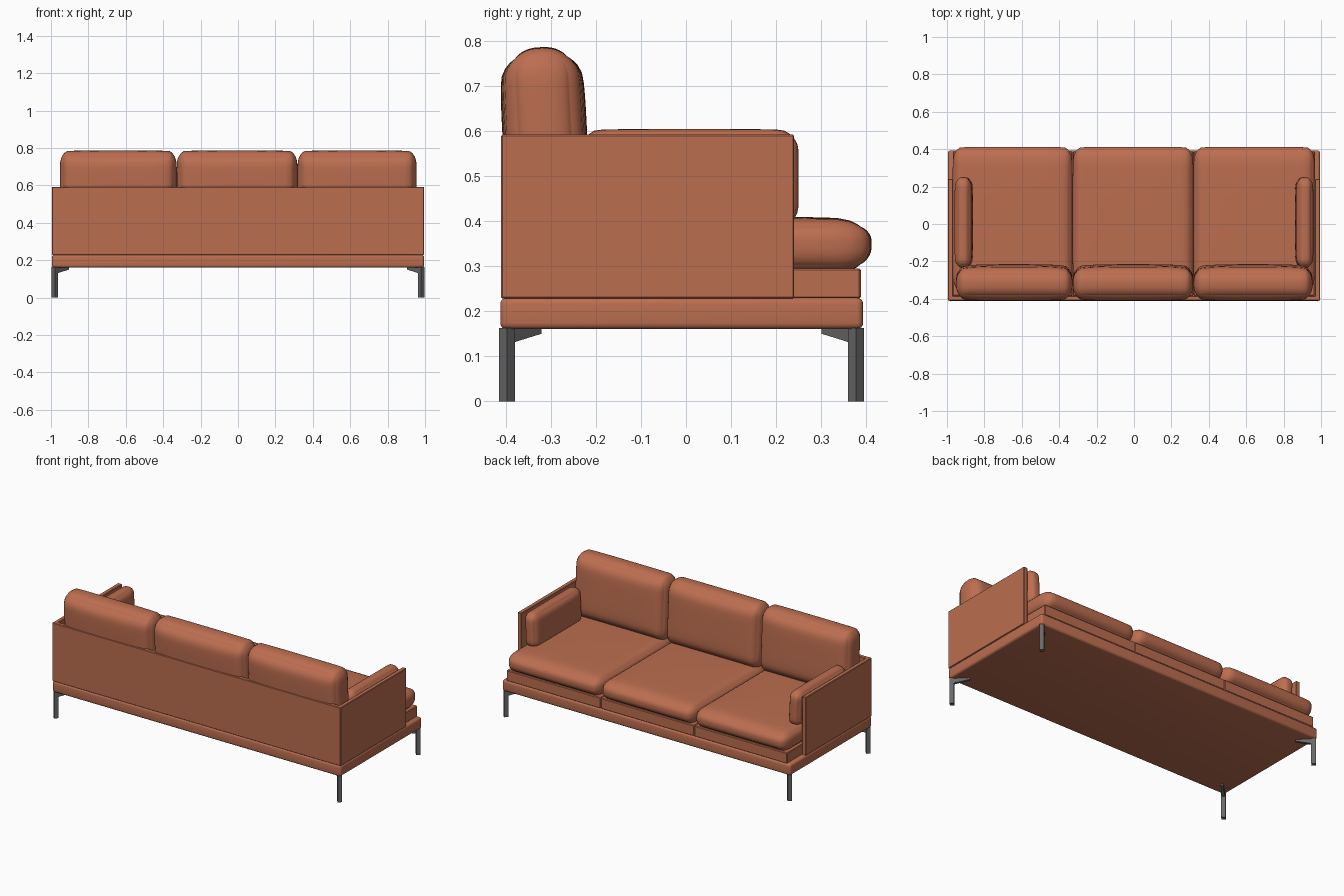
import bpy, bmesh, math
from mathutils import Vector, Matrix

if "Cube" in bpy.data.objects:
    bpy.data.objects.remove(bpy.data.objects["Cube"])


def material(name, rgb):
    m = bpy.data.materials.new(name)
    m.diffuse_color = (*rgb, 1)
    m.use_nodes = True
    m.node_tree.nodes["Principled BSDF"].inputs["Base Color"].default_value = m.diffuse_color
    return m


LEATHER = material("terracotta leather", (0.50, 0.155, 0.08))
METAL = material("grey metal", (0.14, 0.14, 0.14))


def finish(name, bm, mat, angle=35):
    bmesh.ops.recalc_face_normals(bm, faces=bm.faces)
    me = bpy.data.meshes.new(name)
    bm.to_mesh(me)
    bm.free()
    me.materials.append(mat)
    ob = bpy.data.objects.new(name, me)
    bpy.context.collection.objects.link(ob)
    bpy.ops.object.select_all(action='DESELECT')
    ob.select_set(True)
    bpy.context.view_layer.objects.active = ob
    bpy.ops.object.shade_smooth_by_angle(angle=math.radians(angle))
    return ob


def box(name, lo, hi, bevel=0.003, segments=1):
    bm = bmesh.new()
    lo, hi = Vector(lo), Vector(hi)
    bmesh.ops.create_cube(bm, size=1)
    for v in bm.verts:
        v.co = (lo + hi) / 2 + v.co * (hi - lo)
    bmesh.ops.bevel(bm, geom=bm.edges[:], offset=bevel, segments=segments,
                    profile=0.5, affect='EDGES')
    return finish(name, bm, LEATHER)


def cushion(name, lo, hi, radii, puff, tilt=(0, 0, 0), shape=None):
    """Soft box with its own rounding radius per axis; puff crowns each face."""
    lo, hi = Vector(lo), Vector(hi)
    half, mid = (hi - lo) / 2, (lo + hi) / 2
    bm = bmesh.new()
    bmesh.ops.create_cube(bm, size=2)
    bmesh.ops.subdivide_edges(bm, edges=bm.edges[:], cuts=19, use_grid_fill=True)
    rot = Matrix.Rotation(tilt[0], 3, 'X') @ Matrix.Rotation(tilt[1], 3, 'Y')
    for v in bm.verts:
        t = [math.sin(c * math.pi / 2) for c in v.co]
        p = Vector([t[i] * half[i] for i in range(3)])
        inner = Vector([max(-half[i] + radii[i], min(half[i] - radii[i], p[i]))
                        for i in range(3)])
        d = Vector([(p[i] - inner[i]) / radii[i] for i in range(3)]).normalized()
        q = Vector([inner[i] + d[i] * radii[i] for i in range(3)])
        # faces sink towards their edges, so the crown stays within the box
        for i in range(3):
            a, b = t[(i + 1) % 3], t[(i + 2) % 3]
            q[i] *= 1 - puff[i] * (1 - (1 - a ** 4) * (1 - b ** 4))
        if shape:
            q = shape(q, half)
        v.co = mid + rot @ q
    return finish(name, bm, LEATHER, 60)


# base frame and upholstered shell panels
box("base_frame", (-0.995, -0.412, 0.16), (0.995, 0.393, 0.23), 0.014, 4)
box("back_panel", (-0.993, -0.41, 0.228), (0.993, -0.385, 0.592))
for s, side in ((-1, "left"), (1, "right")):
    xs = sorted((s * 0.968, s * 0.995))
    box(side + "_arm_panel", (xs[0], -0.41, 0.228), (xs[1], 0.24, 0.592))

    # loose arm cushion leaning on the panel
    xs = sorted((s * 0.862, s * 0.958))
    cushion(side + "_arm_cushion", (xs[0], -0.235, 0.385), (xs[1], 0.25, 0.604),
            (0.04, 0.04, 0.045), (0.15, 0.02, 0.02), (0, s * 0.05, 0))


# the seat keeps a flat underside and a full front edge
def seat_shape(q, half):
    if q.z < 0:
        q.z = -half.z * min(1, (-q.z / half.z) * 1.15)
    return q


# three seats, each with plinth, seat cushion and back cushion
edges = (-0.97, -0.328, 0.318, 0.968)
for i, side in enumerate(("left", "middle", "right")):
    a, b = edges[i], edges[i + 1]
    box(side + "_seat_plinth", (a + 0.001, -0.384, 0.228), (b - 0.001, 0.388, 0.295), 0.004)
    cushion(side + "_seat_cushion", (a, -0.36, 0.288), (b, 0.412, 0.41),
            (0.045, 0.075, 0.055), (0.01, 0.01, 0.12), shape=seat_shape)
    c, d = max(a, -0.952), min(b, 0.955)
    cushion(side + "_back_cushion", (c, -0.407, 0.385), (d, -0.219, 0.786),
            (0.04, 0.085, 0.07), (0.015, 0.16, 0.015), (0.05, 0, 0))

# corner legs: square posts set diagonally, with a tapered brace pointing inwards
for sx, side in ((-1, "left"), (1, "right")):
    for y, sy, end in ((-0.397, -1, "front"), (0.377, 1, "rear")):
        name = ("back" if sy < 0 else "front") + "_" + side + "_leg"
        bm = bmesh.new()
        bmesh.ops.create_cube(bm, size=1)
        for v in bm.verts:
            v.co = Vector((v.co.x * 0.025, v.co.y * 0.025, (v.co.z + 0.5) * 0.163))
        profile = ((0, 0.128), (0.1, 0.15), (0.1, 0.163), (0, 0.163))
        rings = [[bm.verts.new((r, w, z)) for r, z in profile] for w in (-0.008, 0.008)]
        bm.faces.new(rings[0])
        bm.faces.new(rings[1][::-1])
        for k in range(4):
            n = (k + 1) % 4
            bm.faces.new((rings[0][k], rings[1][k], rings[1][n], rings[0][n]))
        turn = Matrix.Rotation(math.atan2(-sy, -sx), 4, 'Z')
        bm.transform(Matrix.Translation((sx * 0.979, y, 0)) @ turn)
        finish(name, bm, METAL, 30)
